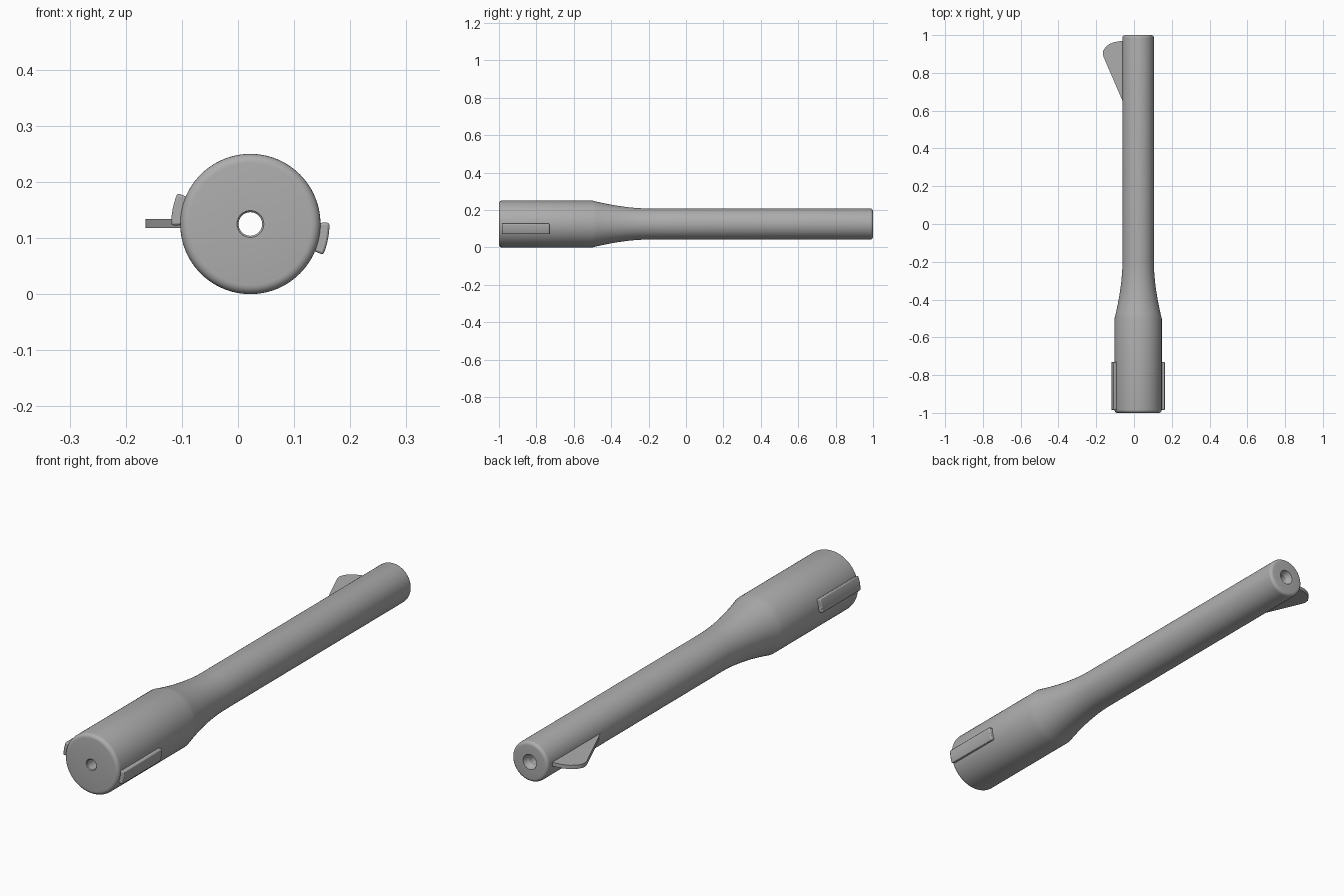
import bpy, bmesh
from math import sin, cos, pi, radians
from mathutils import Vector

if "Cube" in bpy.data.objects:
    bpy.data.objects.remove(bpy.data.objects["Cube"], do_unlink=True)

AXIS = Vector((0.022, 0, 0.125))   # centre line, running along y
R_BIG, R_SMALL, R_BORE = 0.125, 0.083, 0.021

steel = bpy.data.materials.new("plain_grey")
steel.use_nodes = True
GREY = (0.42, 0.42, 0.42, 1)
steel.diffuse_color = GREY
steel.node_tree.nodes["Principled BSDF"].inputs["Base Color"].default_value = GREY


def finish(name, bm, bevel=0):
    """Turn a bmesh into a named, shaded object."""
    bmesh.ops.recalc_face_normals(bm, faces=bm.faces)
    mesh = bpy.data.meshes.new(name)
    bm.to_mesh(mesh)
    bm.free()
    mesh.materials.append(steel)
    obj = bpy.data.objects.new(name, mesh)
    bpy.context.collection.objects.link(obj)
    if bevel:
        mod = obj.modifiers.new("soft_edges", "BEVEL")
        mod.width, mod.segments, mod.limit_method = bevel, 2, "ANGLE"
        mod.angle_limit = radians(40)
    bpy.ops.object.select_all(action="DESELECT")
    obj.select_set(True)
    bpy.context.view_layer.objects.active = obj
    bpy.ops.object.shade_smooth_by_angle(angle=radians(30))
    return obj


def lathe(name, profile, sides=96):
    """Revolve a closed (radius, y) loop around the centre line."""
    bm = bmesh.new()
    rings = [[bm.verts.new(AXIS + Vector((r * cos(a), y, r * sin(a))))
              for a in (2 * pi * i / sides for i in range(sides))]
             for r, y in profile]
    for k, ring in enumerate(rings):
        nxt = rings[(k + 1) % len(rings)]
        for i in range(sides):
            j = (i + 1) % sides
            bm.faces.new((ring[i], ring[j], nxt[j], nxt[i]))
    return finish(name, bm)


def prism(name, points, depth, bevel=0):
    """Extrude a flat outline along a vector."""
    bm = bmesh.new()
    face = bm.faces.new([bm.verts.new(p) for p in points])
    out = bmesh.ops.extrude_face_region(bm, geom=[face])
    bmesh.ops.translate(bm, vec=depth,
                        verts=[v for v in out["geom"] if isinstance(v, bmesh.types.BMVert)])
    return finish(name, bm, bevel)


def rounded(radius, y, fillet, start, end, steps=5):
    """Quarter-round corner of a profile, angles in degrees."""
    return [(radius - fillet + fillet * cos(a), y + fillet * sin(a))
            for a in (radians(start + (end - start) * i / steps) for i in range(steps + 1))]


# Tube: thick rear, curved taper, slim front, hole through the middle
taper = []
for i in range(13):
    t = i / 12
    taper.append((R_SMALL + (R_BIG - R_SMALL) * (1 - t) ** 1.8, -0.5 + 0.3 * t))
profile = [(R_BORE + 0.003, -1)]
profile += rounded(R_BIG, -0.984, 0.016, -90, 0)
profile += taper
profile += rounded(R_SMALL, 0.986, 0.014, 0, 90)
profile += [(0.031, 1), (0.027, 0.985), (R_BORE, 0.975), (R_BORE, -0.997)]
lathe("tube", profile)

# Two curved side lugs, opposite each other
for name, start in (("left_lug", 0), ("right_lug", 180)):
    angles = [radians(start + 1 - 24 * i / 6) for i in range(7)]
    arc = [(0.141, a) for a in angles] + [(0.117, a) for a in reversed(angles)]
    outline = [AXIS + Vector((r * cos(a), -0.985, r * sin(a))) for r, a in arc]
    prism(name, outline, Vector((0, 0.255, 0)), bevel=0.004)

# Flat fin near the slim end
fin = [(-0.03, 0.58), (-0.06, 0.65), (-0.16, 0.882), (-0.165, 0.90), (-0.163, 0.917),
       (-0.15, 0.938), (-0.13, 0.953), (-0.105, 0.963), (-0.06, 0.97), (-0.03, 0.97)]
prism("fin", [Vector((x, y, 0.118)) for x, y in fin], Vector((0, 0, 0.016)))
